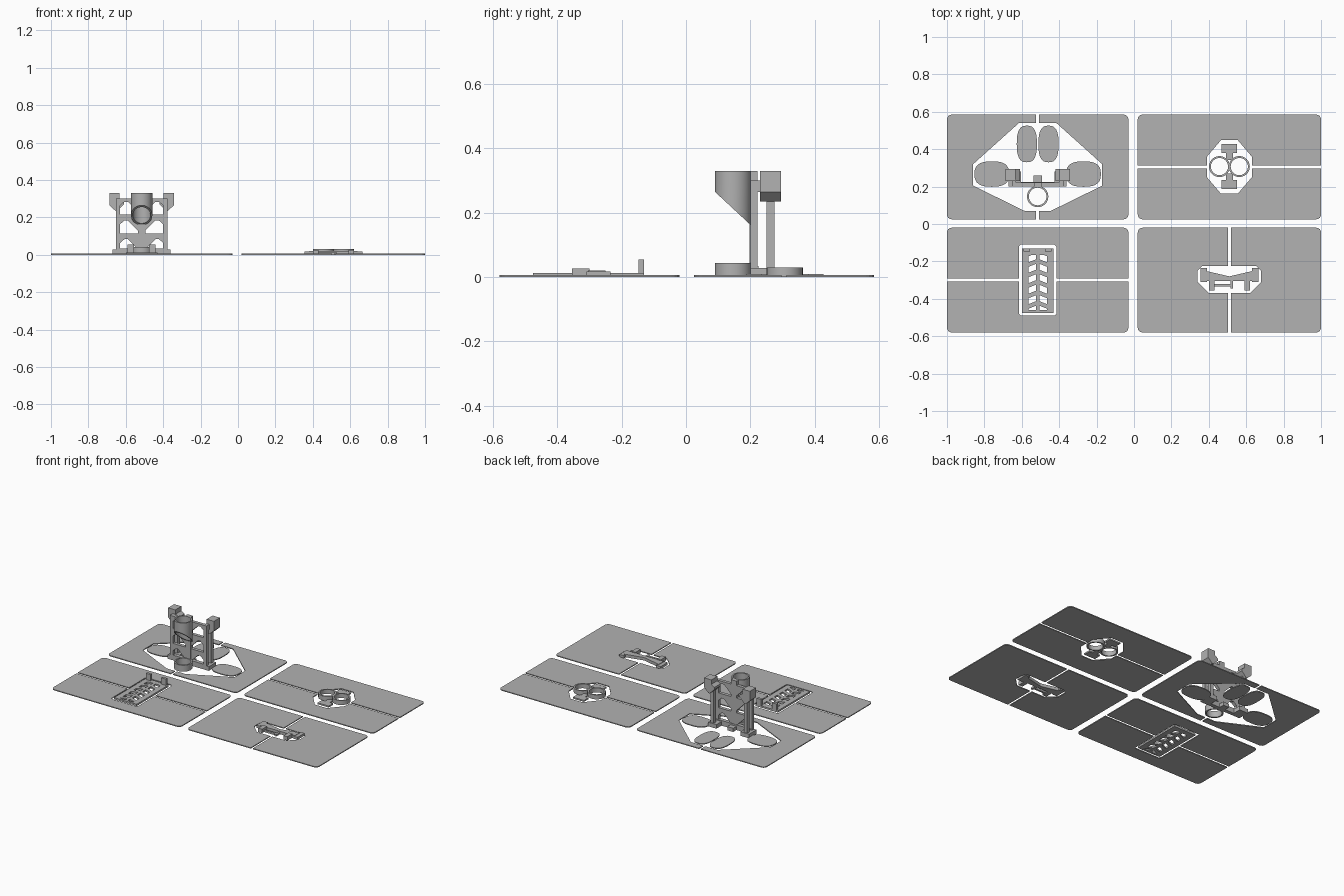
import bpy, bmesh
from math import sin, cos, pi

if "Cube" in bpy.data.objects:
    bpy.data.objects.remove(bpy.data.objects["Cube"])

gray = bpy.data.materials.new("plain gray")
gray.use_nodes = True
gray.diffuse_color = (0.445, 0.445, 0.445, 1)
gray.node_tree.nodes["Principled BSDF"].inputs["Base Color"].default_value = gray.diffuse_color


def finish(name, bm):
    bmesh.ops.recalc_face_normals(bm, faces=bm.faces)
    mesh = bpy.data.meshes.new(name)
    bm.to_mesh(mesh)
    bm.free()
    mesh.materials.append(gray)
    obj = bpy.data.objects.new(name, mesh)
    bpy.context.collection.objects.link(obj)
    return obj


def prism(name, pts, lo, hi, axis="z"):
    """Extrude an outline upward (axis z) or backward (axis y, outline in x and z)."""
    bm = bmesh.new()
    place = (lambda u, v: (u, v, lo)) if axis == "z" else (lambda u, v: (u, lo, v))
    face = bm.faces.new([bm.verts.new(place(*p)) for p in pts])
    out = bmesh.ops.extrude_face_region(bm, geom=[face])
    moved = [g for g in out["geom"] if isinstance(g, bmesh.types.BMVert)]
    step = (0, 0, hi - lo) if axis == "z" else (0, hi - lo, 0)
    bmesh.ops.translate(bm, vec=step, verts=moved)
    return finish(name, bm)


def rect(x0, x1, y0, y1):
    return [(x0, y0), (x1, y0), (x1, y1), (x0, y1)]


def box(name, x0, x1, y0, y1, z0, z1):
    return prism(name, rect(x0, x1, y0, y1), z0, z1)


def tube(name, cx, cy, r, wall, top, bottom):
    """Hollow cylinder; bottom gives the lower height for each y."""
    bm = bmesh.new()
    n, rows = 40, []
    for i in range(n):
        c, s = cos(2 * pi * i / n), sin(2 * pi * i / n)
        ring = []
        for rad, up in ((r, 0), (r, 1), (r - wall, 1), (r - wall, 0)):
            y = cy + rad * s
            ring.append(bm.verts.new((cx + rad * c, y, top if up else bottom(y))))
        rows.append(ring)
    for i in range(n):
        a, b = rows[i], rows[(i + 1) % n]
        for k in range(4):
            bm.faces.new((a[k], b[k], b[(k + 1) % 4], a[(k + 1) % 4]))
    obj = finish(name, bm)
    bpy.ops.object.select_all(action="DESELECT")
    obj.select_set(True)
    bpy.context.view_layer.objects.active = obj
    bpy.ops.object.shade_smooth_by_angle()
    return obj


def oval(cx, cy, rx, ry, power=0.75):
    pts = []
    for i in range(32):
        c, s = cos(2 * pi * i / 32), sin(2 * pi * i / 32)
        pts.append((cx + rx * abs(c) ** power * (1 if c > 0 else -1),
                    cy + ry * abs(s) ** power * (1 if s > 0 else -1)))
    return pts


THICK = 0.006


def split_sheet(name, cx, cy, half_u, half_v, hole, vertical):
    """Two mirrored half sheets with a slot between them and half a hole each."""
    s, r = 0.008, 0.025
    pts = [(-half_u, s), (hole[0][0], s)] + hole + [(hole[-1][0], s), (half_u, s)]
    for side, start in ((1, 0), (-1, pi / 2)):
        for i in range(5):
            a = start + i * pi / 8
            pts.append((side * (half_u - r) + r * cos(a), half_v - r + r * sin(a)))
    for sign, label in ((1, "a"), (-1, "b")):
        if vertical:
            loop = [(cx + sign * v, cy + u) for u, v in pts]
        else:
            loop = [(cx + u, cy + sign * v) for u, v in pts]
        prism(f"{name}_{label}", loop, 0, THICK)


# Four thin base sheets
CX, CY, RX = -0.515, 0.305, 0.51
split_sheet("tower_sheet", CX, CY, 0.28, 0.485,
            [(-0.235, 0.07), (-0.1, 0.345), (0.015, 0.345), (0.235, 0.1)], True)
split_sheet("ring_sheet", RX, CY, 0.49, 0.28,
            [(-0.12, 0.055), (-0.045, 0.143), (0.045, 0.143), (0.12, 0.055)], False)
split_sheet("grille_sheet", CX, -CY + 0.005, 0.485, 0.28,
            [(-0.1, 0.18), (-0.09, 0.19), (0.09, 0.19), (0.1, 0.18)], False)
split_sheet("bracket_sheet", RX, -0.3, 0.28, 0.49,
            [(-0.07, 0.11), (-0.01, 0.17), (0.05, 0.17), (0.075, 0.145)], True)

# Ring pair with end tabs
for side in (-1, 1):
    tube("eye_ring", RX + side * 0.053, 0.307, 0.056, 0.01, 0.03, lambda y: 0)
    y = 0.307 + side * 0.097
    box("ring_tab", RX - 0.042, RX + 0.042, y - 0.024, y + 0.024, 0, 0.01)
    y = 0.307 + side * 0.06
    box("ring_tab_neck", RX - 0.018, RX + 0.018, y - 0.024, y + 0.024, 0, 0.01)

# Slatted grille with two pegs
box("grille_spine", CX - 0.009, CX + 0.009, -0.475, -0.13, 0, 0.012)
box("grille_end", CX - 0.085, CX + 0.085, -0.475, -0.46, 0, 0.012)
box("grille_end", CX - 0.085, CX + 0.085, -0.165, -0.13, 0, 0.012)
for side in (-1, 1):
    def gx(d):
        return CX + side * d
    lo, hi = sorted((gx(0.05), gx(0.085)))
    box("grille_rail", lo, hi, -0.475, -0.13, 0, 0.012)
    lo, hi = sorted((gx(0.04), gx(0.075)))
    box("grille_peg", lo, hi, -0.147, -0.13, 0, 0.055)
    for i in range(6):
        y = -0.455 + i * 0.056
        prism("grille_slat", [(gx(0.005), y + 0.02), (gx(0.055), y), (gx(0.055), y + 0.024),
                              (gx(0.005), y + 0.044)], 0, 0.012)

# Arched bracket
prism("bracket_bar", [(RX - 0.13, -0.25), (RX, -0.28), (RX + 0.13, -0.25),
                      (RX + 0.13, -0.305), (RX - 0.13, -0.305)], 0, 0.02)
box("bracket_pin", RX - 0.08, RX + 0.02, -0.335, -0.322, 0, 0.012)
box("bracket_pin_stem", RX + 0.005, RX + 0.02, -0.345, -0.3, 0, 0.012)
for side in (-1, 1):
    lo, hi = sorted((RX + side * 0.12, RX + side * 0.155))
    box("bracket_end", lo, hi, -0.31, -0.235, 0, 0.017)
    lo, hi = sorted((RX + side * 0.08, RX + side * 0.11))
    box("bracket_leg", lo, hi, -0.355, -0.3, 0, 0.026)

# Tower: cup, scooped spout, centre column and base
CUP_Y = 0.147
tube("cup", CX, CUP_Y, 0.057, 0.01, 0.043, lambda y: 0)
tube("spout", CX, CUP_Y, 0.057, 0.01, 0.33, lambda y: 0.265 - (y - 0.09) * 0.93)
box("centre_column", CX - 0.02, CX + 0.02, 0.198, 0.222, 0, 0.33)
box("base_stub", CX - 0.022, CX + 0.022, 0.22, 0.26, 0, 0.025)
box("base_bar", CX - 0.135, CX + 0.135, 0.2, 0.225, 0, 0.035)
for z0, z1 in ((0.085, 0.115), (0.185, 0.215), (0.283, 0.3)):
    box("cross_bar", CX - 0.135, CX + 0.135, 0.2, 0.222, z0, z1)
for side in (-1, 1):
    def tx(d):
        return CX + side * d
    lo, hi = sorted((tx(0.115), tx(0.138)))
    box("truss_stile", lo, hi, 0.2, 0.222, 0, 0.3)
    for z in (0.09, 0.19, 0.29):
        prism("truss_gusset", [(tx(0.015), z), (tx(0.08), z), (tx(0.015), z - 0.065)],
              0.2, 0.222, "y")
        prism("truss_gusset", [(tx(0.12), z), (tx(0.085), z), (tx(0.12), z - 0.03)],
              0.2, 0.222, "y")
    # rear post, flared head and foot
    box("rear_post", lo, hi, 0.25, 0.275, 0, 0.25)
    prism("post_head", [(tx(0.172), 0.33), (tx(0.118), 0.33), (tx(0.118), 0.3), (tx(0.095), 0.285),
                        (tx(0.095), 0.27), (tx(0.13), 0.235), (tx(0.14), 0.235), (tx(0.172), 0.265)],
          0.23, 0.295, "y")
    box("head_link", lo, hi, 0.215, 0.24, 0.265, 0.3)
    flo, fhi = sorted((tx(0.09), tx(0.155)))
    box("post_foot", flo, fhi, 0.2, 0.28, 0, 0.028)
    # loose flat pads that lie around the tower
    prism("rear_pad", oval(tx(0.058), 0.428, 0.054, 0.098), 0, THICK)
    prism("side_pad", oval(tx(0.245), 0.267, 0.093, 0.068), 0, THICK)
